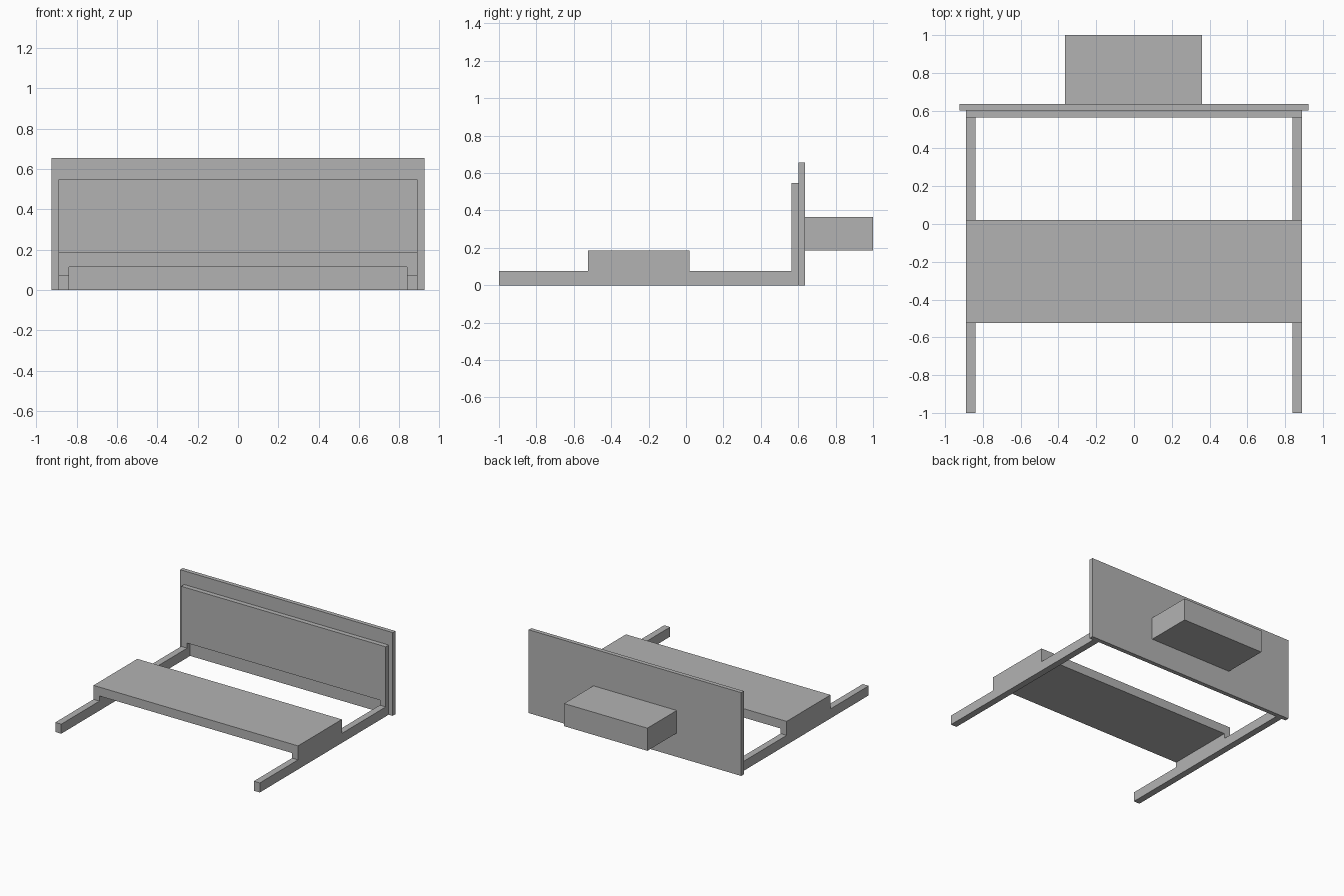
import bpy
import bmesh

cube = bpy.data.objects.get("Cube")
if cube:
    bpy.data.objects.remove(cube, do_unlink=True)

grey = bpy.data.materials.new("plain_grey")
grey.use_nodes = True
COLOUR = (0.45, 0.45, 0.45, 1)
grey.diffuse_color = COLOUR
grey.node_tree.nodes["Principled BSDF"].inputs["Base Color"].default_value = COLOUR


def extrude_profile(name, profile, y0, y1):
    """Extrude an (x, z) outline from y0 to y1."""
    bm = bmesh.new()
    face = bm.faces.new([bm.verts.new((x, y0, z)) for x, z in profile])
    result = bmesh.ops.extrude_face_region(bm, geom=[face])
    verts = [v for v in result["geom"] if isinstance(v, bmesh.types.BMVert)]
    bmesh.ops.translate(bm, verts=verts, vec=(0, y1 - y0, 0))
    bmesh.ops.recalc_face_normals(bm, faces=bm.faces)
    mesh = bpy.data.meshes.new(name)
    bm.to_mesh(mesh)
    bm.free()
    mesh.materials.append(grey)
    obj = bpy.data.objects.new(name, mesh)
    bpy.context.collection.objects.link(obj)
    return obj


def box(name, x0, x1, y0, y1, z0, z1):
    return extrude_profile(name, [(x0, z0), (x1, z0), (x1, z1), (x0, z1)], y0, y1)


# Shared measurements of the frame
OUTER, INNER = 0.89, 0.838
OPENING, RAIL_TOP = 0.115, 0.075
FRONT, STEP_FRONT, STEP_BACK = -1.0, -0.525, 0.02
PANEL_FRONT, BOARD_FRONT, BOARD_BACK = 0.565, 0.602, 0.635


def arch(name, top, y0, y1):
    """Full-width block with a wide opening underneath."""
    right = [(INNER, OPENING), (INNER, 0), (OUTER, 0), (OUTER, top)]
    left = [(-x, z) for x, z in reversed(right)]
    return extrude_profile(name, right + left, y0, y1)


# Raised platform and inner back panel, both open below
arch("platform", 0.185, STEP_FRONT, STEP_BACK)
arch("inner_back_panel", 0.548, PANEL_FRONT, BOARD_FRONT)

# Low side rails in front of and behind the platform
for side, sign in (("left", 1), ("right", -1)):
    x0, x1 = sorted((sign * INNER, sign * OUTER))
    box(f"{side}_front_rail", x0, x1, FRONT, STEP_FRONT, 0, RAIL_TOP)
    box(f"{side}_rear_rail", x0, x1, STEP_BACK, PANEL_FRONT, 0, RAIL_TOP)

# Large back board and the box mounted behind it
box("back_board", -0.925, 0.925, BOARD_FRONT, BOARD_BACK, 0, 0.655)
box("rear_box", -0.364, 0.361, BOARD_BACK, 1.0, 0.187, 0.365)
